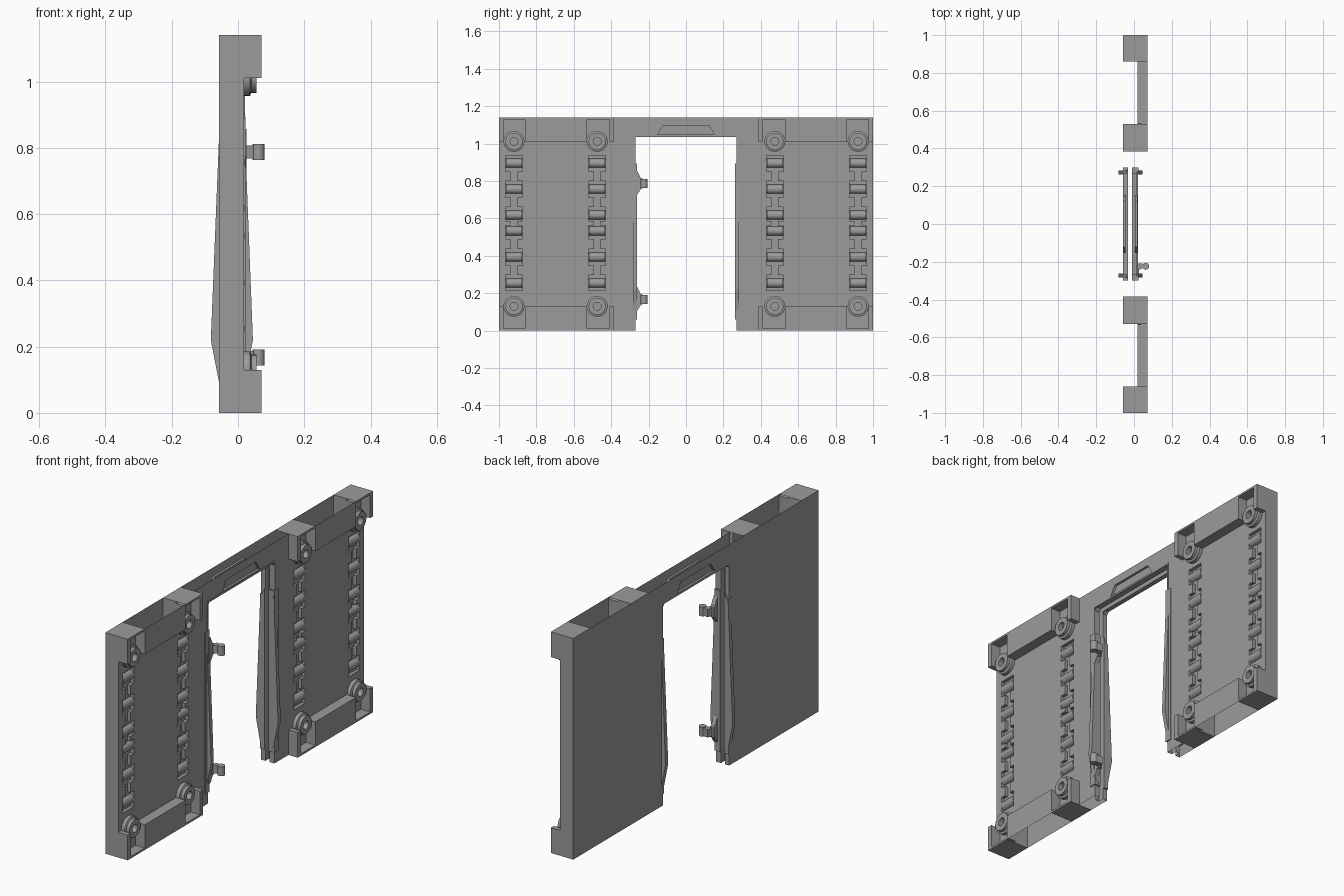
import bpy, bmesh, math
from mathutils import Matrix, Vector

if "Cube" in bpy.data.objects:
    bpy.data.objects.remove(bpy.data.objects["Cube"])

B, F, O = -0.057, 0.018, 0.071      # back face, panel face, outer face (x)
H, BH = 1.14, 0.13                  # wall height, rail height
DY, DZ = 0.270, 1.036               # half door width, door height
GA, GB = -0.033, -0.010             # door groove
COLS = (0.475, 0.92)                # roller columns

GREY = bpy.data.materials.new("dark_grey")
GREY.diffuse_color = (0.33, 0.33, 0.33, 1)
GREY.use_nodes = True
GREY.node_tree.nodes["Principled BSDF"].inputs["Base Color"].default_value = GREY.diffuse_color


def finish(bm, name, mirror=True, smooth=False):
    me = bpy.data.meshes.new(name)
    bm.to_mesh(me)
    bm.free()
    me.materials.append(GREY)
    ob = bpy.data.objects.new(name, me)
    bpy.context.collection.objects.link(ob)
    if mirror:
        m = ob.modifiers.new("mirror", 'MIRROR')
        m.use_axis = (False, True, False)
    if smooth:
        bpy.ops.object.select_all(action='DESELECT')
        ob.select_set(True)
        bpy.context.view_layer.objects.active = ob
        bpy.ops.object.shade_smooth_by_angle(angle=math.radians(35))
    return ob


def face(bm, pts, n):
    f = bm.faces.new([bm.verts.new(p) for p in pts])
    f.normal_update()
    if f.normal.dot(Vector(n)) < 0:
        f.normal_flip()


def rx(bm, x, y0, y1, z0, z1, n=1):
    face(bm, [(x, y0, z0), (x, y1, z0), (x, y1, z1), (x, y0, z1)], (n, 0, 0))


def ry(bm, y, x0, x1, z0, z1, n=1):
    face(bm, [(x0, y, z0), (x1, y, z0), (x1, y, z1), (x0, y, z1)], (0, n, 0))


def rz(bm, z, x0, x1, y0, y1, n=1):
    face(bm, [(x0, y0, z), (x1, y0, z), (x1, y1, z), (x0, y1, z)], (0, 0, n))


def box(bm, x0, x1, y0, y1, z0, z1):
    m = Matrix.Translation(((x0 + x1) / 2, (y0 + y1) / 2, (z0 + z1) / 2)) @ \
        Matrix.Diagonal((x1 - x0, y1 - y0, z1 - z0, 1))
    bmesh.ops.create_cube(bm, size=1, matrix=m)


def prism(bm, a, b):
    """Solid between two matching outlines."""
    va, vb = [bm.verts.new(p) for p in a], [bm.verts.new(p) for p in b]
    fs = [bm.faces.new(va), bm.faces.new(vb[::-1])]
    for i in range(len(a)):
        j = (i + 1) % len(a)
        fs.append(bm.faces.new((va[j], va[i], vb[i], vb[j])))
    bmesh.ops.recalc_face_normals(bm, faces=fs)


def cylinder(bm, r, h, loc, rot, seg=16):
    bmesh.ops.create_cone(bm, cap_ends=True, segments=seg, radius1=r, radius2=r,
                          depth=h, matrix=Matrix.Translation(loc) @ rot)


# Wall shell, open at top and bottom between the corner blocks
bm = bmesh.new()
rx(bm, B, DY, 1, 0, H, -1)
ry(bm, 1, B, F, 0, H)
rx(bm, F, DY, 0.385, 0, H)
for y0, y1 in ((0.385, 0.43), (0.52, 0.875), (0.965, 1)):
    rx(bm, F, y0, y1, BH, H - BH)
for c in COLS:
    rx(bm, 0, c - 0.045, c + 0.045, BH, H - BH)
    ry(bm, c - 0.045, 0, F, BH, H - BH, 1)
    ry(bm, c + 0.045, 0, F, BH, H - BH, -1)
finish(bm, "wall_shell")

# Top and bottom rails with corner blocks and bolt pockets
for name, top in (("bottom_rail", False), ("top_rail", True)):
    bm = bmesh.new()
    zz = (lambda a: H - a) if top else (lambda a: a)
    s = -1 if top else 1
    rx(bm, O, 0.53, 0.86, zz(0), zz(BH))
    rz(bm, zz(BH), F, O, 0.53, 0.86, s)
    ry(bm, 0.385, F, O, zz(0), zz(BH), -1)
    ry(bm, 1, F, O, zz(0), zz(BH), 1)
    ry(bm, 0.53, B, F, zz(0), zz(BH), 1)
    ry(bm, 0.86, B, F, zz(0), zz(BH), -1)
    for y0, y1, p0, p1, r0, r1 in ((0.385, 0.53, 0.41, 0.53, 0.385, 0.41),
                                   (0.86, 1, 0.86, 0.975, 0.975, 1)):
        rz(bm, zz(0), B, O, y0, y1, -s)
        rx(bm, O, r0, r1, zz(0), zz(BH))
        rz(bm, zz(BH), F, O, r0, r1, s)
        rx(bm, O, p0, p1, zz(0), zz(0.01))
        rz(bm, zz(0.01), F, O, p0, p1, s)
        ry(bm, p0, F, O, zz(0.01), zz(BH), 1)
        ry(bm, p1, F, O, zz(0.01), zz(BH), -1)
        rx(bm, F, p0, p1, zz(0.01), zz(BH))
    finish(bm, name)

# Lintel with a recessed trapezoid on both faces
bm = bmesh.new()
trap = [(0, 1.097), (0.122, 1.097), (0.152, 1.048), (0, 1.048)]
for x, n in ((F, 1), (B, -1)):
    d = x - n * 0.012
    face(bm, [(x, y, z) for y, z in ((0, H), (DY, H), (DY, DZ), (0, DZ), (0, 1.048),
              (0.152, 1.048), (0.122, 1.097), (0, 1.097))], (n, 0, 0))
    face(bm, [(d, y, z) for y, z in trap], (n, 0, 0))
    for (ya, za), (yb, zb) in zip(trap[:-1], trap[1:]):
        face(bm, [(x, ya, za), (x, yb, zb), (d, yb, zb), (d, ya, za)],
             (0, 0.06 - (ya + yb) / 2, 1.073 - (za + zb) / 2))
finish(bm, "lintel")

# Door frame reveal with sliding groove and a thin raised edge band
bm = bmesh.new()
for x0, x1 in ((B, GA), (GB, F)):
    rz(bm, DZ, x0, x1, 0, DY, -1)
    ry(bm, DY, x0, x1, 0, DZ, -1)
    face(bm, [(x0, DY - 0.014, DZ), (x1, DY - 0.014, DZ),
              (x1, DY, DZ - 0.014), (x0, DY, DZ - 0.014)], (0, -1, -1))
for x, n in ((GA, 1), (GB, -1)):
    rx(bm, x, 0, 0.30, DZ, 1.085, n)
    rx(bm, x, DY, 0.30, 0, DZ, n)
ry(bm, 0.30, GA, GB, 0, 1.085, -1)
box(bm, F - 0.004, F + 0.003, 0, DY + 0.008, DZ, DZ + 0.009)
box(bm, F - 0.004, F + 0.003, DY, DY + 0.008, 0.89, DZ)
finish(bm, "door_frame")

# Tapered door guards on both jamb sides
bm = bmesh.new()
front = [(GB, 0.89), (0.019, 0.89), (0.045, 0.22), (0.019, 0.09), (GB, 0.06)]
back = [(GA, 0.89), (B, 0.84), (-0.082, 0.22), (B, 0.09), (GA, 0.06)]
for prof in (front, back):
    prism(bm, [(x, 0.262, z) for x, z in prof], [(x, 0.284, z) for x, z in prof])
box(bm, GB, F + 0.005, 0.263, 0.298, 0.06, 0.894)
box(bm, B - 0.001, GA, 0.263, 0.298, 0.06, 0.86)
finish(bm, "door_guards")

# Rollers, and the side tabs that narrow the slot between them
RZ = (0.895, 0.756, 0.618, 0.533, 0.393, 0.254)
rot = Matrix.Rotation(math.pi / 2, 4, 'X')
bm = bmesh.new()
for c in COLS:
    for z in RZ:
        cylinder(bm, 0.025, 0.086, (-0.004, c, z), rot)
finish(bm, "rollers", smooth=True)
bm = bmesh.new()
for c in COLS:
    for z in (0.825, 0.687, 0.575, 0.463, 0.323):
        h = 0.012 if z == 0.575 else 0.026
        for s in (-1, 1):
            a, b = sorted((c + s * 0.018, c + s * 0.045))
            box(bm, 0, F, a, b, z - h, z + h)
    for z0, z1 in ((0.935, 1.0), (0.14, 0.215)):
        box(bm, 0, F, c - 0.045, c + 0.045, z0, z1)
finish(bm, "roller_tabs")

# Stepped hollow bolts in the pockets
bm = bmesh.new()
prof = [(0.056, F), (0.056, 0.036), (0.046, 0.040), (0.046, 0.056),
        (0.021, 0.056), (0.021, 0.030)]
N = 24
for c in COLS:
    for z in (0.13, 1.012):
        rings = [[bm.verts.new((x, c + r * math.cos(2 * math.pi * i / N),
                                z + r * math.sin(2 * math.pi * i / N)))
                  for i in range(N)] for r, x in prof]
        for a, b in zip(rings[:-1], rings[1:]):
            for i in range(N):
                j = (i + 1) % N
                bm.faces.new((a[i], a[j], b[j], b[i]))
        bm.faces.new(rings[-1])
bmesh.ops.recalc_face_normals(bm, faces=bm.faces)
finish(bm, "bolts", smooth=True)

# Hinge hooks on one jamb
bm = bmesh.new()
for z in (0.787, 0.167):
    out = [(-0.275, -0.062), (-0.262, -0.062), (-0.242, -0.030), (-0.232, -0.026),
           (-0.232, 0.026), (-0.242, 0.030), (-0.262, 0.070), (-0.275, 0.070)]
    prism(bm, [(0.004, y, z + d) for y, d in out], [(0.026, y, z + d) for y, d in out])
    arm = [(0.012, -0.240), (0.034, -0.240), (0.062, -0.226), (0.058, -0.212), (0.022, -0.208)]
    prism(bm, [(x, y, z - 0.020) for x, y in arm], [(x, y, z + 0.020) for x, y in arm])
    cylinder(bm, 0.018, 0.048, (0.062, -0.224, z), Matrix.Identity(4))
finish(bm, "hinge_hooks", mirror=False, smooth=True)
